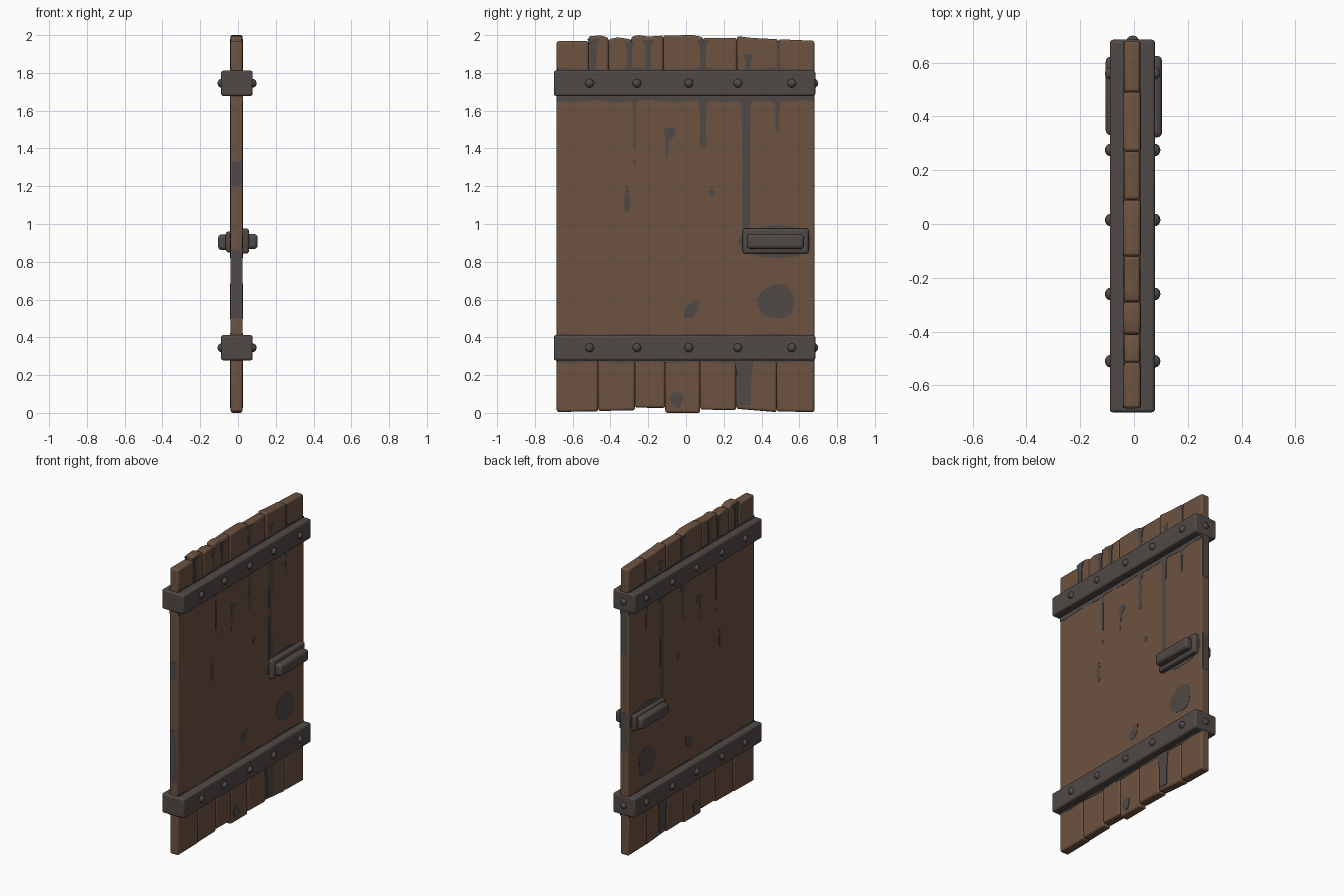
import bpy, bmesh, math
from mathutils import Matrix, Vector

if "Cube" in bpy.data.objects:
    bpy.data.objects.remove(bpy.data.objects["Cube"])


def material(name, rgb):
    m = bpy.data.materials.new(name)
    m.diffuse_color = (*rgb, 1)
    m.use_nodes = True
    m.node_tree.nodes["Principled BSDF"].inputs["Base Color"].default_value = m.diffuse_color
    return m


WOOD = material("brown wood", (0.150, 0.085, 0.052))
IRON = material("dark iron", (0.080, 0.068, 0.062))
X0, X1 = -0.04, 0.025          # back and front faces of the boards


def finish(bm, name, mat, bevel=0.0):
    bmesh.ops.recalc_face_normals(bm, faces=bm.faces)
    me = bpy.data.meshes.new(name)
    bm.to_mesh(me)
    bm.free()
    me.materials.append(mat)
    ob = bpy.data.objects.new(name, me)
    bpy.context.collection.objects.link(ob)
    if bevel:
        b = ob.modifiers.new("soft edges", 'BEVEL')
        b.width, b.segments = bevel, 3
        b.limit_method, b.angle_limit = 'ANGLE', math.radians(40)
    bpy.context.view_layer.objects.active = ob
    bpy.ops.object.select_all(action='DESELECT')
    ob.select_set(True)
    bpy.ops.object.shade_smooth_by_angle(angle=math.radians(40))
    return ob


def prism(name, pts, xa, xb, mat, bevel=0.0):
    """Outline in (y, z) extruded along x."""
    bm = bmesh.new()
    f = bm.faces.new([bm.verts.new((xa, y, z)) for y, z in pts])
    ext = bmesh.ops.extrude_face_region(bm, geom=[f])
    bmesh.ops.translate(bm, vec=(xb - xa, 0, 0),
                        verts=[v for v in ext["geom"] if isinstance(v, bmesh.types.BMVert)])
    return finish(bm, name, mat, bevel)


def box(name, x, y, z, mat, bevel=0.0):
    return prism(name, [(y[0], z[0]), (y[1], z[0]), (y[1], z[1]), (y[0], z[1])],
                 x[0], x[1], mat, bevel)


# main board panel, its ends hidden behind the straps
box("door_panel", (X0, X1), (-0.685, 0.68), (0.34, 1.75), WOOD, 0.008)

# lower plank ends: (y start, y end, z at start, z at end)
for i, (a, b, za, zb) in enumerate([
        (-0.685, -0.465, 0.005, 0.008), (-0.465, -0.27, 0.010, 0.014),
        (-0.27, -0.11, 0.028, 0.026), (-0.11, 0.075, 0.0, 0.0),
        (0.075, 0.265, 0.018, 0.014), (0.265, 0.48, 0.022, 0.004),
        (0.48, 0.68, 0.008, 0.004)]):
    d = 0.002 * (i % 2)
    prism(f"lower_plank_end_{i}", [(a, za), (b, zb), (b, 0.35), (a, 0.35)],
          X0 + d, X1 - d, WOOD, 0.012)

# upper plank ends with worn tops: outline from left to right
for i, top in enumerate([
        [(-0.685, 1.968), (-0.515, 1.968)],
        [(-0.515, 1.995), (-0.45, 1.998), (-0.41, 1.985)],
        [(-0.41, 1.978), (-0.36, 1.988), (-0.29, 1.978)],
        [(-0.29, 1.992), (-0.25, 2.0), (-0.20, 1.992), (-0.12, 1.998)],
        [(-0.12, 1.998), (0.04, 2.0), (0.09, 1.988)],
        [(0.09, 1.985), (0.27, 1.985)],
        [(0.27, 1.995), (0.35, 1.985), (0.49, 1.978)],
        [(0.49, 1.978), (0.68, 1.97)]]):
    d = 0.002 * (i % 2)
    a, b = top[0][0], top[-1][0]
    prism(f"upper_plank_end_{i}", [(b, 1.74), (a, 1.74)] + top, X0 + d, X1 - d, WOOD, 0.012)


# iron straps wrapping the door, with rivets on both faces and one on the end
def rivet(name, pos, axis):
    bm = bmesh.new()
    bmesh.ops.create_uvsphere(bm, u_segments=16, v_segments=10, radius=1)
    rot = Vector((0, 0, 1)).rotation_difference(Vector(axis)).to_matrix().to_4x4()
    bmesh.ops.transform(bm, verts=bm.verts, matrix=Matrix.Translation(pos) @ rot
                        @ Matrix.Diagonal((0.023, 0.023, 0.02, 1)))
    finish(bm, name, IRON)


for label, z in (("lower", 0.345), ("upper", 1.745)):
    box(f"{label}_strap", (-0.09, 0.078), (-0.70, 0.685), (z - 0.067, z + 0.067), IRON, 0.012)
    for k, y in enumerate((-0.51, -0.26, 0.015, 0.275, 0.56)):
        rivet(f"{label}_rivet_front_{k}", (0.078, y, z), (1, 0, 0))
        rivet(f"{label}_rivet_back_{k}", (-0.088, y, z), (-1, 0, 0))
    rivet(f"{label}_rivet_end", (-0.005, 0.68, z), (0, 1, 0))

# pull handles: back plate, raised rim and grip on each face
box("handle_plate_front", (0.01, 0.058), (0.30, 0.65), (0.843, 0.977), IRON, 0.014)
box("handle_grip_front", (0.04, 0.104), (0.322, 0.625), (0.868, 0.947), IRON, 0.018)
box("handle_plate_back", (-0.065, -0.02), (0.31, 0.645), (0.85, 0.96), IRON, 0.014)
box("handle_grip_back", (-0.105, -0.05), (0.33, 0.622), (0.862, 0.945), IRON, 0.018)


# dark stains: thin plates on both faces
def drip(y, w, z_top, z_bot):
    """Run of stain flaring at the top and rounded at the bottom."""
    h, n = w / 2, z_top - z_bot
    side = [(h * 1.9, z_top), (h * 1.1, z_top - 0.03), (h * 0.9, z_top - n * 0.5),
            (h, z_bot + h), (h * 0.6, z_bot + h * 0.3)]
    return [(y - s, z) for s, z in side] + [(y + s, z) for s, z in reversed(side)]


def blob(y, z, ry, rz, wobble=0.08):
    pts = []
    for k in range(20):
        t = math.tau * k / 20
        r = 1 + wobble * math.sin(3 * t + y * 9) + wobble * 0.5 * math.sin(5 * t)
        pts.append((y + ry * r * math.cos(t), z + rz * r * math.sin(t)))
    return pts


def strip(z0, z1, y0=-0.683, y1=0.678, wave=0.004):
    n = 24
    ys = [y0 + (y1 - y0) * k / n for k in range(n + 1)]
    return [(y, z0 + wave * math.sin(y * 23)) for y in ys] + \
           [(y, z1 + wave * math.sin(y * 17)) for y in reversed(ys)]


stains = [
    # seams of dirt beside the straps
    strip(1.650, 1.70), strip(1.80, 1.822), strip(0.39, 0.418), strip(0.268, 0.30),
    # runs below the upper strap
    drip(-0.272, 0.014, 1.66, 1.40), drip(0.09, 0.036, 1.66, 1.40),
    drip(0.318, 0.044, 1.66, 0.96), drip(0.485, 0.022, 1.66, 1.49),
    # runs on the upper plank ends
    drip(-0.49, 0.035, 1.98, 1.80), drip(-0.30, 0.03, 1.965, 1.80),
    drip(-0.20, 0.03, 1.975, 1.80), drip(0.09, 0.035, 1.975, 1.80),
    drip(0.33, 0.03, 1.90, 1.80), drip(0.49, 0.015, 1.965, 1.80),
    # spots on the panel
    [(-0.12, 1.50), (-0.09, 1.515), (-0.055, 1.50), (-0.06, 1.465), (-0.09, 1.44),
     (-0.095, 1.36), (-0.11, 1.33), (-0.105, 1.44)],
    blob(-0.312, 1.125, 0.016, 0.07), blob(0.137, 1.165, 0.015, 0.022),
    blob(-0.272, 1.33, 0.008, 0.012), blob(0.478, 0.588, 0.098, 0.092, 0.05),
    [(-0.01, 0.50), (0.04, 0.505), (0.065, 0.55), (0.068, 0.595), (0.02, 0.58), (-0.01, 0.545)],
    blob(0.475, 0.905, 0.195, 0.088, 0.03),
    # stains on the lower plank ends
    [(0.275, 0.04), (0.345, 0.04), (0.345, 0.16), (0.358, 0.29), (0.255, 0.29), (0.275, 0.17)],
    blob(-0.05, 0.07, 0.034, 0.042),
]
for i, pts in enumerate(stains):
    prism(f"stain_front_{i}", pts, X1 - 0.004, X1 + 0.0015, IRON)
    prism(f"stain_back_{i}", pts, X0 - 0.0015, X0 + 0.004, IRON)

# stains on the two narrow edges of the door
for i, (y, z0, z1) in enumerate([(-0.685, 0.50, 0.86), (-0.685, 1.20, 1.33),
                                 (0.68, 1.38, 1.70), (0.68, 0.72, 0.98)]):
    box(f"edge_stain_{i}", (X0 + 0.009, X1 - 0.009), (y - 0.0015, y + 0.0015), (z0, z1), IRON)
